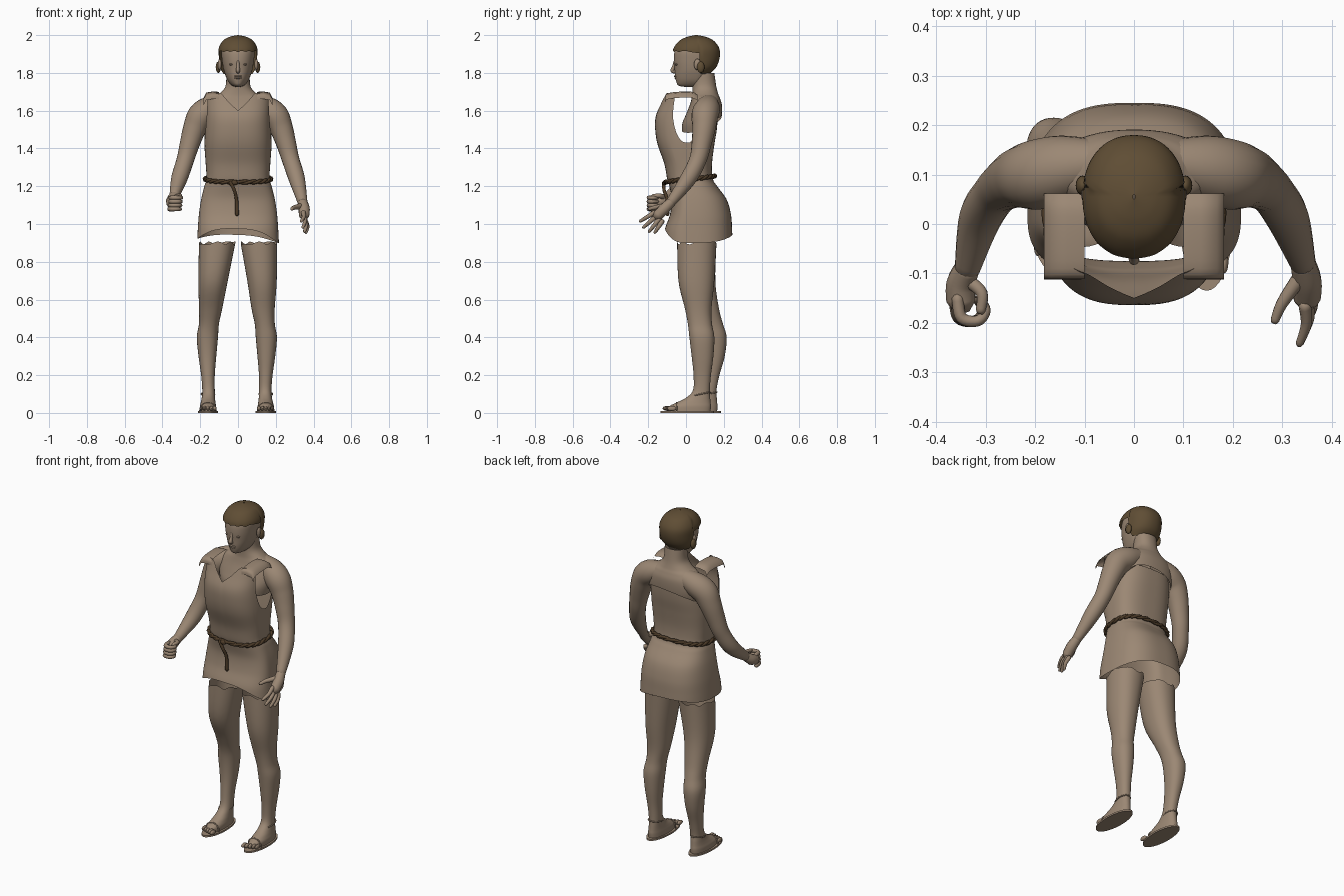
import bpy, math
from mathutils import Vector

cube = bpy.data.objects.get("Cube")
if cube:
    bpy.data.objects.remove(cube, do_unlink=True)


def material(name, rgb):
    m = bpy.data.materials.new(name)
    m.use_nodes = True
    m.diffuse_color = (*rgb, 1)
    m.node_tree.nodes["Principled BSDF"].inputs["Base Color"].default_value = (*rgb, 1)
    return m


TAN = material("tan_skin_and_cloth", (0.33, 0.245, 0.175))
HAIR = material("brown_hair", (0.115, 0.075, 0.035))
ROPE = material("dark_rope", (0.075, 0.045, 0.022))


def add_mesh(name, verts, faces, mat):
    mesh = bpy.data.meshes.new(name)
    mesh.from_pydata(verts, [], faces)
    mesh.materials.append(mat)
    mesh.shade_smooth()
    ob = bpy.data.objects.new(name, mesh)
    bpy.context.collection.objects.link(ob)


def spline(rows, t):
    """Catmull-Rom value of a table of rows at row index t."""
    last = len(rows) - 1
    i = min(int(t), last - 1)
    f = t - i
    a, b, c, d = (rows[max(0, min(last, i + k))] for k in (-1, 0, 1, 2))
    return [q + f / 2 * (r - p + f * (2*p - 5*q + 4*r - s + f * (3*(q - r) + s - p)))
            for p, q, r, s in zip(a, b, c, d)]


def index_at(rows, z):
    """Row index whose height is about z."""
    for i in range(len(rows) - 1):
        if z <= rows[i + 1][0]:
            return max(0, i + (z - rows[i][0]) / (rows[i + 1][0] - rows[i][0]))
    return len(rows) - 1


def power(v, p):
    return math.copysign(abs(v) ** (2 / p), v)


def shell(name, rows, mat, mid=None, p=2.2, bottom=None, top=None, n=64, m=32):
    """Skin of stacked sections (z, front y, back y, half width, centre x),
    with the lower and upper edge given as functions of direction."""
    rows = sorted(tuple(r) + (0,) * (5 - len(r)) for r in rows)
    verts, faces = [], []
    for i in range(n):
        a = 2 * math.pi * i / n
        c, s = math.cos(a), math.sin(a)
        t0 = index_at(rows, bottom(c, s)) if bottom else 0
        t1 = index_at(rows, top(c, s)) if top else len(rows) - 1
        for j in range(m + 1):
            z, front, back, half, cx = spline(rows, t0 + (t1 - t0) * j / m)
            y0 = (front + back) / 2 if mid is None else mid
            depth = back - y0 if s > 0 else y0 - front
            verts.append((cx + half * power(c, p), y0 + depth * power(s, p), z))
    w = m + 1
    for i in range(n):
        k = (i + 1) % n
        faces += [(i*w + j, k*w + j, k*w + j + 1, i*w + j + 1) for j in range(m)]
    add_mesh(name, verts, faces, mat)


def tube(name, points, mat, n=12, steps=5):
    """Round limb through points (x, y, z, radius) with rounded ends."""
    count = (len(points) - 1) * steps
    path = [spline(points, i / steps) for i in range(count + 1)]
    pos = [Vector(q[:3]) for q in path]
    rad = [q[3] for q in path]
    for at, other in ((0, 1), (-1, -2)):
        out = (pos[at] - pos[other]).normalized()
        cap = pos[at] + out * rad[at] * 0.7
        size = rad[at] * 0.6
        where = 0 if at == 0 else len(pos)
        pos.insert(where, cap)
        rad.insert(where, size)
    verts, faces = [], []
    prev = (pos[1] - pos[0]).normalized()
    u = prev.orthogonal().normalized()
    for i, q in enumerate(pos):
        d = (pos[min(i + 1, len(pos) - 1)] - pos[max(i - 1, 0)]).normalized()
        u.rotate(prev.rotation_difference(d))
        prev, v = d, d.cross(u)
        for k in range(n):
            a = 2 * math.pi * k / n
            verts.append(q + rad[i] * (u * math.cos(a) + v * math.sin(a)))
    for i in range(len(pos) - 1):
        for k in range(n):
            h = (k + 1) % n
            faces.append((i*n + k, i*n + h, i*n + n + h, i*n + n + k))
    faces += [tuple(reversed(range(n))), tuple(range(len(verts) - n, len(verts)))]
    add_mesh(name, verts, faces, mat)


def ball(name, loc, scale, mat):
    bpy.ops.mesh.primitive_uv_sphere_add(segments=16, ring_count=10, radius=1, location=loc)
    ob = bpy.context.object
    ob.name, ob.scale = name, scale
    ob.data.materials.append(mat)
    ob.data.shade_smooth()


# Head, hair and face
shell("head", [(1.725, .0, .05, .01), (1.733, -.04, .06, .032), (1.755, -.052, .09, .052),
               (1.785, -.058, .12, .066), (1.82, -.06, .14, .077), (1.87, -.064, .16, .085),
               (1.92, -.058, .165, .087), (1.96, -.03, .14, .068), (1.98, .05, .06, .005)], TAN, mid=.05)


def hairline(c, s):
    if s < .1:
        return 1.908 + .008 * abs(math.sin(9 * c)) - .015 * max(0, s + .4)
    return 1.895 - .1 * min(1, (s - .1) / .12)


shell("hair", [(1.795, -.05, .125, .08), (1.83, -.064, .16, .097), (1.88, -.07, .178, .103),
               (1.93, -.066, .176, .102), (1.97, -.035, .147, .08), (1.99, .005, .107, .047),
               (2.0, .05, .06, .002)], HAIR, mid=.055, bottom=hairline)
tube("nose", [(0, -.058, 1.862, .007), (0, -.066, 1.83, .009), (0, -.072, 1.812, .011),
              (0, -.058, 1.805, .009)], TAN)
ball("upper_lip", (0, -.056, 1.782), (.022, .008, .005), TAN)
ball("lower_lip", (0, -.054, 1.773), (.018, .008, .005), TAN)
for side, label in ((1, "left"), (-1, "right")):
    ball(label + "_eye", (side * .034, -.048, 1.845), (.014, .01, .006), TAN)
    ball(label + "_ear", (side * .097, .06, 1.845), (.01, .018, .03), TAN)
    ball(label + "_side_curl", (side * .104, .078, 1.83), (.014, .02, .03), HAIR)

# Neck, shoulders and upper back, open below
shell("upper_body", [(1.48, -.02, .165, .15), (1.53, -.02, .183, .165), (1.58, .0, .19, .175),
                     (1.63, .02, .19, .165), (1.665, .03, .18, .138), (1.69, .034, .17, .098),
                     (1.73, .034, .16, .066), (1.8, .03, .15, .062)], TAN, mid=.095,
      bottom=lambda c, s: 1.495 + .07 * max(0, s) + .02 * c * s)


# Sleeveless tunic: one sheet from hem to neckline
def hem(c, s):
    return .915 + (.06 if s < 0 else .03) * s * s - .012 * c


def neckline(c, s):
    w = abs(c) ** .8
    if s > 0:
        return 1.43 + .14 * min(1, s / .5)
    if s > -.48:
        return 1.43 + .26 * (-s / .48) ** 3
    return min(1.69, 1.6 + .18 * w)


shell("tunic", [(.89, -.118, .247, .217), (.97, -.112, .244, .213), (1.05, -.085, .238, .207),
                (1.13, -.075, .215, .195), (1.2, -.088, .165, .178), (1.24, -.1, .142, .167),
                (1.32, -.115, .138, .171), (1.42, -.15, .15, .178), (1.5, -.163, .163, .178),
                (1.57, -.16, .168, .176), (1.64, -.132, .168, .176), (1.7, -.108, .16, .176)],
      TAN, mid=.02, p=2.7, bottom=hem, top=neckline, n=128, m=60)

# Shoulder straps of the tunic, drooping at the outer edge
for side, label in ((1, "left"), (-1, "right")):
    line = [(-.112, 1.66), (-.102, 1.688), (-.04, 1.698), (.03, 1.698), (.062, 1.682)]
    path = [spline(line, i / 4) for i in range(17)]
    section = [(.1, 0), (.135, .002), (.168, -.004), (.182, -.03)]
    verts = [(side * x, y, z + dz) for y, z in path for x, dz in section]
    faces = [(i*4 + k, i*4 + k + 1, i*4 + k + 5, i*4 + k + 4) for i in range(16) for k in range(3)]
    add_mesh(label + "_strap", verts, faces, TAN)

# Twisted rope belt with a hanging end
for strand in range(2):
    loop = []
    for i in range(97):
        a = 2 * math.pi * i / 96
        twist = 12 * a + math.pi * strand
        r = 1 + .02 * math.cos(twist)
        loop.append((.175 * r * power(math.cos(a), 2.6), .022 + .131 * r * power(math.sin(a), 2.6),
                     1.238 + .016 * math.sin(a) + .005 * math.sin(twist), .0085))
    tube("belt_strand", loop, ROPE, n=8, steps=2)
tube("belt_tail", [(-.04, -.116, 1.22, .01), (-.02, -.116, 1.18, .009), (-.008, -.1, 1.13, .009),
                   (-.005, -.098, 1.05, .01)], ROPE)
ball("belt_knot", (-.02, -.114, 1.218), (.02, .012, .013), ROPE)

# Arms, running from the base of the neck
for side, label, wrist in ((1, "left", (.342, -.08, 1.115)), (-1, "right", (.337, -.09, 1.15))):
    arm = [(.06, .125, 1.645, .045), (.14, .113, 1.612, .067), (.195, .1, 1.575, .071),
           (.228, .095, 1.51, .062), (.254, .083, 1.43, .053), (.279, .063, 1.34, .046),
           (.311, .012, 1.24, .043), (*wrist, .026)]
    tube(label + "_arm", [(side * x, y, z, r) for x, y, z, r in arm], TAN, n=20, steps=6)

# Open left hand
tube("left_palm", [(.342, -.08, 1.115, .026), (.35, -.115, 1.08, .03), (.35, -.15, 1.045, .028)], TAN)
tips = [(.335, -.242, 1.015), (.343, -.225, .982), (.352, -.195, .96), (.36, -.165, .955)]
for i, tip in enumerate(tips):
    root = (.346 + .004 * i, -.165 + .013 * i, 1.062 - .016 * i)
    middle = [(a + b) / 2 + bend for a, b, bend in zip(root, tip, (.008, 0, 0))]
    tube("left_finger", [(*root, .013), (*middle, .011), (*tip, .008)], TAN, n=8)
tube("left_thumb", [(.335, -.11, 1.095, .016), (.3, -.16, 1.088, .012), (.285, -.195, 1.08, .009)], TAN)

# Closed right hand
tube("right_palm", [(-.337, -.09, 1.15, .026), (-.35, -.12, 1.125, .03), (-.35, -.155, 1.112, .03)], TAN)
for i in range(4):
    z = 1.079 + .02 * i
    x = .002 * i
    tube("right_finger", [(x - .363, -.15, z, .012), (x - .355, -.19, z, .012), (x - .322, -.196, z, .011),
                          (x - .306, -.175, z, .01), (x - .318, -.152, z, .009)], TAN, n=8)
tube("right_thumb", [(-.335, -.115, 1.14, .014), (-.308, -.14, 1.15, .012), (-.31, -.175, 1.148, .01)], TAN)

# Legs with feet: (z, front y, back y, half width, centre x, setback of the right leg)
leg = [(.91, -.047, .162, .097, .109, 0), (.7, -.04, .15, .078, .127, .005),
       (.55, -.005, .135, .061, .133, .04), (.47, .01, .138, .053, .142, .058),
       (.4, .018, .15, .056, .15, .065), (.3, .03, .145, .047, .15, .06),
       (.2, .04, .132, .036, .147, .045), (.12, .037, .126, .033, .144, .035),
       (.08, .0, .128, .035, .145, .035), (.055, -.05, .13, .039, .146, .035),
       (.035, -.088, .132, .043, .147, .035), (.01, -.092, .13, .043, .147, .035)]
for side, label in ((1, "left"), (-1, "right")):
    back = 0 if side > 0 else 1
    rows = [(z, f + back * d, b + back * d, w, side * (cx + back * min(.012, d)))
            for z, f, b, w, cx, d in leg]
    shell(label + "_leg", rows, TAN, n=40, m=48,
          top=lambda c, s: .893 + .012 * math.sin(7 * c + 5 * s))
    x0, dy = side * (.147 + .012 * back), .035 * back

    # Toes and sandal
    for i in range(5):
        ball(label + "_toe", (x0 + side * (i - 2) * .018, dy - .1 + .006 * i, .024),
             (.0105 - .0006 * i, .024, .013), TAN)
    bpy.ops.mesh.primitive_cylinder_add(vertices=40, radius=1, depth=1, location=(x0, dy + .007, .005))
    sole = bpy.context.object
    sole.name, sole.scale = label + "_sole", (.054, .142, .01)
    sole.data.materials.append(TAN)
    ring = [(x0 + .035 * math.cos(k * math.pi / 8), dy + .078 + .05 * math.sin(k * math.pi / 8),
             .1 + .01 * math.sin(k * math.pi / 8), .004) for k in range(17)]
    tube(label + "_ankle_strap", ring, TAN, n=6, steps=2)
    arch = [(x0 + .043 * math.cos(k * math.pi / 6), dy - .05, .012 + .042 * math.sin(k * math.pi / 6), .004)
            for k in range(7)]
    tube(label + "_foot_strap", arch, TAN, n=6, steps=3)
